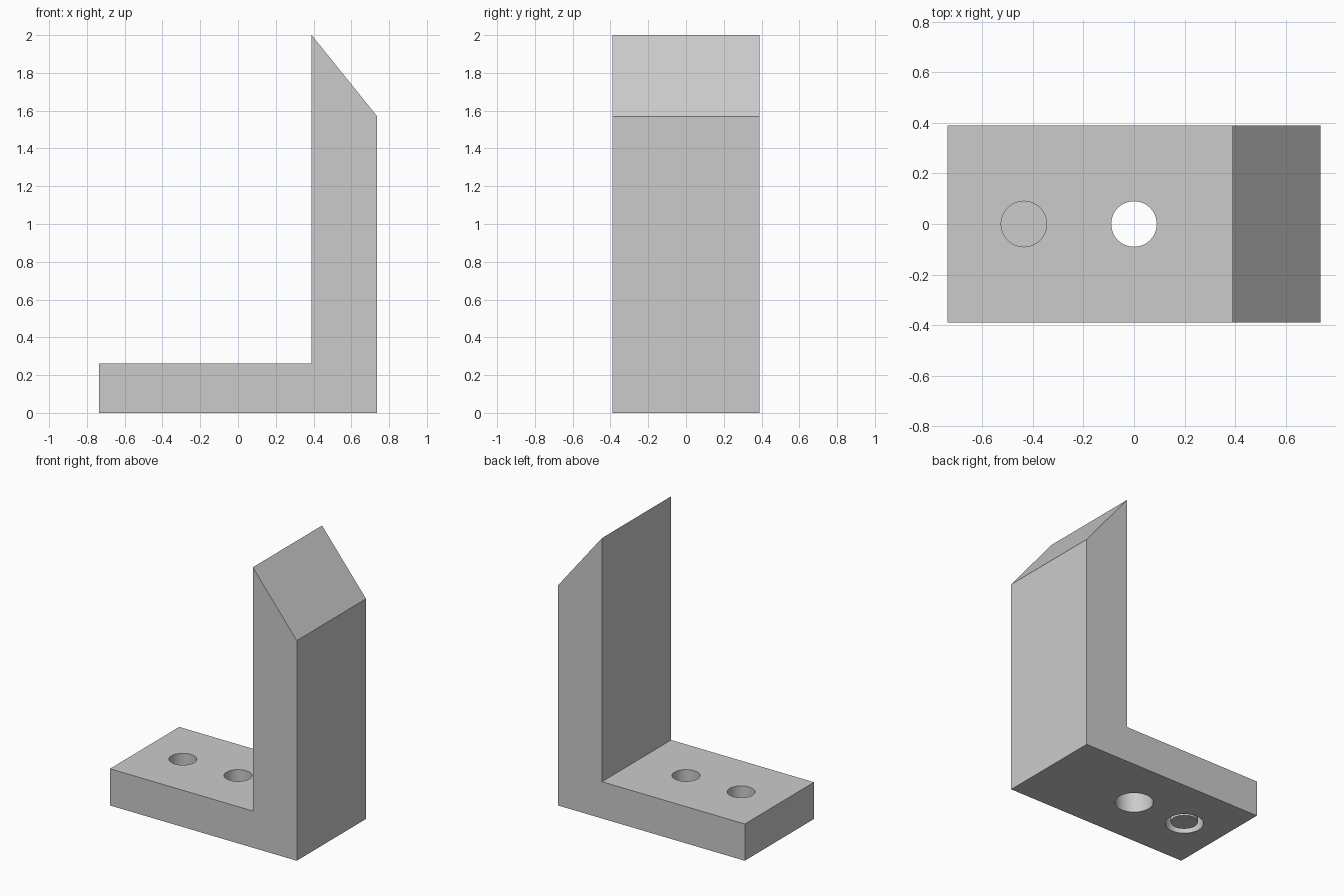
import bpy, bmesh, math

cube = bpy.data.objects.get("Cube")
if cube:
    bpy.data.objects.remove(cube, do_unlink=True)

grey = bpy.data.materials.new("light_grey")
grey.use_nodes = True
COLOUR = (0.6, 0.6, 0.6, 1)
grey.diffuse_color = COLOUR
grey.node_tree.nodes["Principled BSDF"].inputs["Base Color"].default_value = COLOUR

HALF_WIDTH = 0.39
HOLE_R, BORE_R = 0.09, 0.127
BORE_TOP, BASE_TOP = 0.152, 0.262
HOLES = (0.0, -0.435)


def finish(name, bm):
    """Turn a bmesh into a grey object."""
    bmesh.ops.recalc_face_normals(bm, faces=bm.faces)
    mesh = bpy.data.meshes.new(name)
    bm.to_mesh(mesh)
    bm.free()
    mesh.materials.append(grey)
    obj = bpy.data.objects.new(name, mesh)
    bpy.context.collection.objects.link(obj)
    return obj


def lathe(name, profile, x, sides=48):
    """Stack rings of (radius, z) into a closed round solid."""
    bm = bmesh.new()
    rings = []
    for r, z in profile:
        rings.append([bm.verts.new((x + r * math.cos(2 * math.pi * i / sides),
                                    r * math.sin(2 * math.pi * i / sides), z))
                      for i in range(sides)])
    for a, b in zip(rings, rings[1:]):
        for i in range(sides):
            j = (i + 1) % sides
            bm.faces.new((a[i], a[j], b[j], b[i]))
    bm.faces.new(rings[0])
    bm.faces.new(rings[-1])
    return finish(name, bm)


def smooth(obj):
    bpy.ops.object.select_all(action='DESELECT')
    obj.select_set(True)
    bpy.context.view_layer.objects.active = obj
    bpy.ops.object.shade_smooth_by_angle(angle=math.radians(30))


# L-shaped bracket with a slanted top on the upright
outline = [(-0.737, 0), (0.737, 0), (0.737, 1.57), (0.39, 2),
           (0.39, BASE_TOP), (-0.737, BASE_TOP)]
bm = bmesh.new()
side = bm.faces.new([bm.verts.new((x, -HALF_WIDTH, z)) for x, z in outline])
ext = bmesh.ops.extrude_face_region(bm, geom=[side])
bmesh.ops.translate(bm, vec=(0, 2 * HALF_WIDTH, 0),
                    verts=[v for v in ext["geom"] if isinstance(v, bmesh.types.BMVert)])
bracket = finish("bracket", bm)

# Stepped screw holes, wider from below
for n, x in enumerate(HOLES):
    cutter = lathe(f"hole_cutter_{n + 1}",
                   [(BORE_R, -0.1), (BORE_R, BORE_TOP), (HOLE_R, BORE_TOP), (HOLE_R, 0.4)], x)
    cutter.hide_render = True
    cutter.hide_viewport = True
    cutter.display_type = 'WIRE'
    mod = bracket.modifiers.new(f"hole_{n + 1}", 'BOOLEAN')
    mod.operation = 'DIFFERENCE'
    mod.solver = 'EXACT'
    mod.object = cutter

# Apply the cuts, then remove the cutters
bpy.context.view_layer.update()
cut = bpy.data.meshes.new_from_object(bracket.evaluated_get(bpy.context.evaluated_depsgraph_get()))
bracket.modifiers.clear()
bracket.data = cut
for obj in [o for o in bpy.data.objects if o.name.startswith("hole_cutter")]:
    bpy.data.objects.remove(obj, do_unlink=True)
smooth(bracket)

# Plug closing the outer hole
plug = lathe("hole_plug", [(HOLE_R, 0.012), (HOLE_R, BORE_TOP)], HOLES[1])
smooth(plug)
